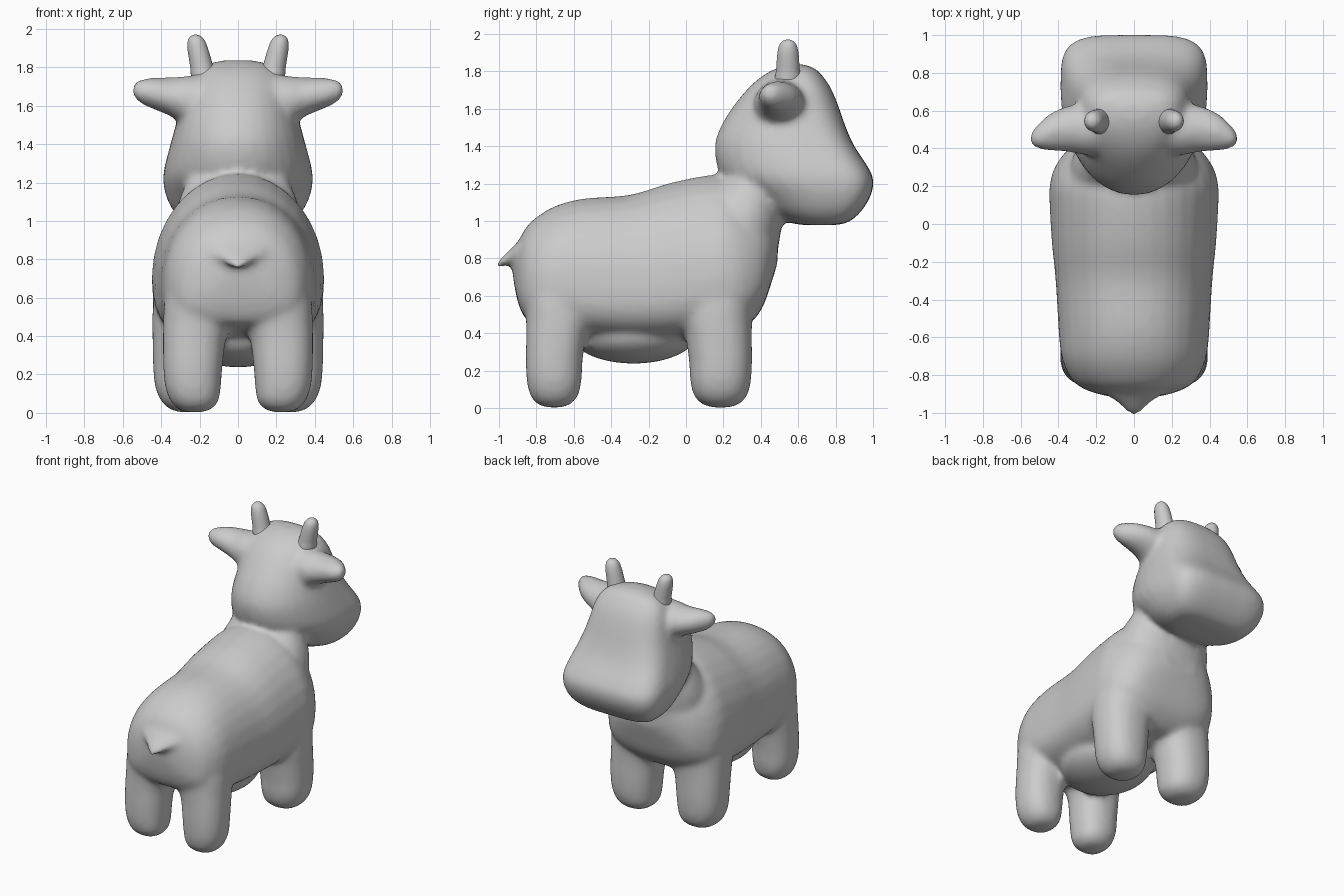
import bpy, bmesh, math

SEG = 32


def smooth_rows(rows, n=4):
    """Catmull-Rom interpolation between the section rows."""
    out = []
    for i in range(len(rows) - 1):
        p0, p1, p2 = rows[max(i - 1, 0)], rows[i], rows[i + 1]
        p3 = rows[min(i + 2, len(rows) - 1)]
        for k in range(n):
            t = k / n
            out.append([b + 0.5 * t * (c - a + t * (2*a - 5*b + 4*c - d + t * (3*(b - c) + d - a)))
                        for a, b, c, d in zip(p0, p1, p2, p3)])
    return out + [list(rows[-1])]


def loft(bm, axis, rows, p_up=2.0, p_dn=2.0):
    """Rows: position, centre h, centre v, half-width, extent up, extent down, [squareness]."""
    rings = []
    for pos, ch, cv, a, up, dn, *sq in smooth_rows(rows):
        ring = []
        for k in range(SEG):
            t = 2 * math.pi * k / SEG
            c, s = math.cos(t), math.sin(t)
            p = (sq[0] if sq else p_up) if s >= 0 else p_dn
            h = ch + math.copysign(abs(c) ** (2 / p), c) * a
            v = cv + math.copysign(abs(s) ** (2 / p), s) * (up if s >= 0 else dn)
            co = {'x': (pos, h, v), 'y': (h, pos, v), 'z': (h, v, pos)}[axis]
            ring.append(bm.verts.new(co))
        rings.append(ring)
    for r0, r1 in zip(rings, rings[1:]):
        for k in range(SEG):
            j = (k + 1) % SEG
            bm.faces.new((r0[k], r0[j], r1[j], r1[k]))
    bm.faces.new(rings[0])
    bm.faces.new(rings[-1])


def finish(bm, name):
    bmesh.ops.recalc_face_normals(bm, faces=bm.faces)
    me = bpy.data.meshes.new(name)
    bm.to_mesh(me)
    bm.free()
    ob = bpy.data.objects.new(name, me)
    bpy.context.collection.objects.link(ob)
    for f in me.polygons:
        f.use_smooth = True
    return ob


def slices(rows, mid):
    """Horizontal slices from z, y back, y front, half-width; widest at mid."""
    return [(z, 0, b + mid * (f - b), w, (1 - mid) * (f - b), mid * (f - b), *p)
            for z, b, f, w, *p in rows]


body = bmesh.new()

# torso: y, top z, bottom z, half-width
torso = [(-.925, .82, .70, .06), (-.90, .88, .57, .19), (-.86, .96, .48, .29), (-.80, 1.02, .45, .345),
         (-.70, 1.08, .42, .385), (-.55, 1.12, .38, .40), (-.30, 1.14, .36, .415),
         (-.10, 1.20, .36, .435), (.10, 1.242, .38, .447), (.20, 1.24, .40, .447),
         (.30, 1.19, .42, .42), (.40, 1.12, .52, .345), (.46, 1.05, .68, .24), (.49, 1.0, .78, .12)]
rows = []
for y, t, b, w in torso:
    c = b + .36 * (t - b)
    rows.append((y, 0, c, w, t - c, c - b, 2.15 - .15 * max(0, min(1, (y + .3) / .4))))
loft(body, 'y', rows, 2.1, 2.9)

# neck
loft(body, 'z', slices([(.80, .0, .485, .34), (1.0, .05, .515, .335), (1.1, .10, .52, .31),
                        (1.2, .17, .53, .27), (1.3, .25, .6, .24)], .5), 2.3, 2.3)

# head: z, y back, y front, half-width, squareness of the face
head = [(.978, .63, .80, .17, 3), (.995, .54, .87, .27, 3.5), (1.05, .43, .935, .335, 4),
        (1.13, .33, .985, .375, 4), (1.21, .22, 1.003, .39, 4), (1.28, .17, .978, .383, 4),
        (1.40, .153, .90, .352, 3.6), (1.50, .183, .855, .325, 3.1), (1.60, .243, .82, .30, 2.8),
        (1.70, .323, .78, .275, 2.6), (1.77, .40, .735, .235, 2.5),
        (1.815, .48, .69, .17, 2.4), (1.837, .55, .63, .07, 2.2)]
loft(body, 'z', slices(head, .64), 4.0, 2.1)

# legs: x, y, radii, inward lean of the inner thigh; rows: z, x scale, y scale, lean
for side in (1, -1):
    for cx, cy, rx, ry, out in ((.235, -.705, .155, .155, -.02), (.268, .185, .175, .172, .02)):
        leg = [(z, side * (cx + dx), cy - out * g, rx * kx, ry * ky, ry * ky) for z, kx, ky, dx, g in
               ((.003, .28, .28, -.01, 0), (.022, .58, .58, -.01, 0), (.065, .82, .82, -.008, 0),
                (.14, .94, .94, 0, 0), (.25, 1, .98, 0, 0), (.38, 1.06, 1.03, -.008, .5),
                (.47, 1.18, 1.1, -.028, 1), (.58, 1.25, 1.12, -.045, 1), (.72, 1.1, 1.0, -.05, 1),
                (.82, .7, .7, -.07, 1))]
        loft(body, 'z', leg, 2.3, 2.3)

# udder bulge under the belly
udder = []
for k in range(-6, 7):
    s = math.sin(k * math.pi / 12.4)
    r = math.sqrt(1 - s * s)
    udder.append((-.28 + .34 * s, 0, .40, .30 * r, .13 * r, .163 * r))
loft(body, 'y', udder)

# tail stub
loft(body, 'y', [(-1.012, 0, .762, .015, .014, .014), (-.99, 0, .776, .045, .027, .025),
                 (-.94, 0, .808, .10, .04, .035), (-.88, 0, .845, .17, .06, .06),
                 (-.80, 0, .87, .20, .07, .07)])

# ears
ear = [(.18, .50, 1.62, .14, .14, .16), (.27, .50, 1.63, .135, .125, .135),
       (.32, .505, 1.635, .128, .115, .108), (.38, .50, 1.65, .117, .097, .092),
       (.45, .485, 1.665, .097, .082, .08), (.51, .463, 1.675, .065, .062, .062),
       (.538, .452, 1.68, .04, .04, .04), (.552, .447, 1.68, .014, .016, .016)]
for side in (1, -1):
    loft(body, 'x', [(side * r[0],) + r[1:] for r in ear], 1.9, 1.9)

# fuse the parts into one soft skin
skin = finish(body, "body")
rem = skin.modifiers.new("fuse", 'REMESH')
rem.mode = 'VOXEL'
rem.voxel_size = 0.018
rem.use_smooth_shade = True
sm = skin.modifiers.new("soften", 'SMOOTH')
sm.factor = 0.5
sm.iterations = 12

# horns
horn = [(1.68, .16, .078), (1.76, .178, .071), (1.80, .188, .064), (1.84, .197, .061), (1.90, .21, .056),
        (1.94, .217, .046), (1.962, .22, .028), (1.97, .221, .008)]
for side, label in ((1, "right"), (-1, "left")):
    bm = bmesh.new()
    loft(bm, 'z', [(z, side * x, .545, r * .95, r, r) for z, x, r in horn])
    finish(bm, label + "_horn")
